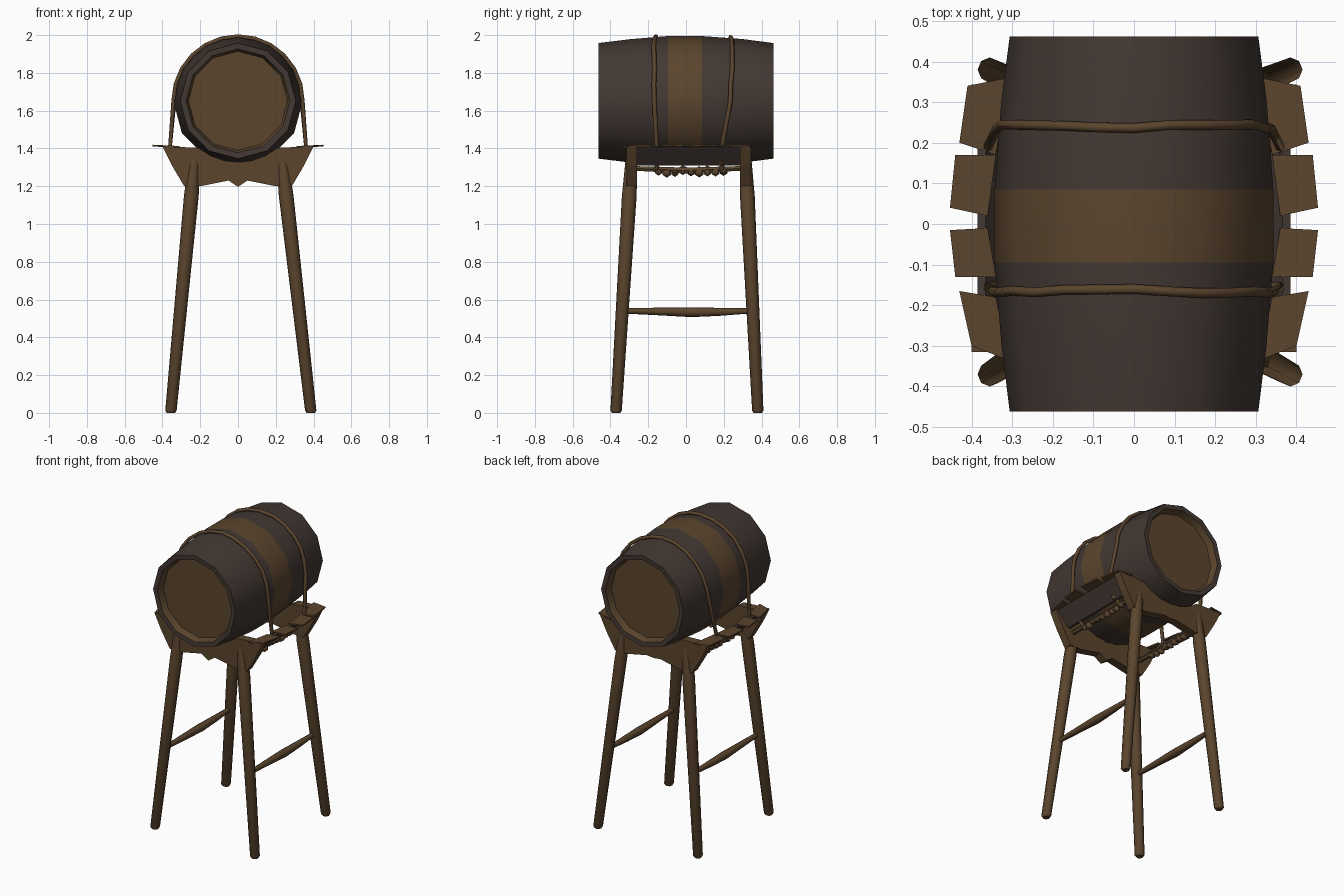
import bpy, bmesh, math, random
from mathutils import Vector

if "Cube" in bpy.data.objects:
    bpy.data.objects.remove(bpy.data.objects["Cube"])

random.seed(4)


def material(name, rgb):
    m = bpy.data.materials.new(name)
    m.diffuse_color = (*rgb, 1)
    m.use_nodes = True
    m.node_tree.nodes["Principled BSDF"].inputs["Base Color"].default_value = m.diffuse_color
    return m


BROWN = material("warm brown wood", (0.105, 0.060, 0.027))
GREY = material("dark grey wood", (0.056, 0.040, 0.033))


def finish(name, bm, mats, angle=50):
    bmesh.ops.recalc_face_normals(bm, faces=bm.faces)
    me = bpy.data.meshes.new(name)
    bm.to_mesh(me)
    bm.free()
    for m in mats:
        me.materials.append(m)
    ob = bpy.data.objects.new(name, me)
    bpy.context.collection.objects.link(ob)
    if angle:
        bpy.ops.object.select_all(action='DESELECT')
        ob.select_set(True)
        bpy.context.view_layer.objects.active = ob
        bpy.ops.object.shade_smooth_by_angle(angle=math.radians(angle))
    return ob


def loft(name, rings, sides, axis, mats, segment_mats=None):
    """Closed lofted body; rings = [(centre, radius)], axis 'z' or 'y'."""
    bm = bmesh.new()
    loops = []
    for c, r in rings:
        loop = []
        for i in range(sides):
            a = math.tau * i / sides
            u, v = r * math.cos(a), r * math.sin(a)
            off = Vector((u, v, 0)) if axis == 'z' else Vector((u, 0, v))
            loop.append(bm.verts.new(Vector(c) + off))
        loops.append(loop)
    for k in range(len(loops) - 1):
        for i in range(sides):
            j = (i + 1) % sides
            f = bm.faces.new((loops[k][i], loops[k][j], loops[k + 1][j], loops[k + 1][i]))
            if segment_mats:
                f.material_index = segment_mats[k]
    for loop in (loops[0], loops[-1]):
        f = bm.faces.new(loop)
        if segment_mats:
            f.material_index = segment_mats[0]
    return finish(name, bm, mats)


def prism(name, pts, vec, mat):
    """Flat polygon extruded along vec."""
    bm = bmesh.new()
    f = bm.faces.new([bm.verts.new(p) for p in pts])
    ext = bmesh.ops.extrude_face_region(bm, geom=[f])
    moved = [g for g in ext['geom'] if isinstance(g, bmesh.types.BMVert)]
    bmesh.ops.translate(bm, verts=moved, vec=vec)
    return finish(name, bm, [mat], 0)


def rope(name, pts, radius):
    cu = bpy.data.curves.new(name, 'CURVE')
    cu.dimensions = '3D'
    cu.bevel_depth = radius
    cu.bevel_resolution = 1
    cu.use_fill_caps = True
    sp = cu.splines.new('POLY')
    sp.points.add(len(pts) - 1)
    for p, co in zip(sp.points, pts):
        p.co = (*co, 1)
    cu.materials.append(BROWN)
    ob = bpy.data.objects.new(name, cu)
    bpy.context.collection.objects.link(ob)


# Barrel: outer staves, rim, recessed heads at both ends
CZ = 1.652
profile = [(-0.415, 0.262), (-0.46, 0.275), (-0.462, 0.306), (-0.30, 0.326), (-0.095, 0.343),
           (0.085, 0.343), (0.30, 0.327), (0.462, 0.306), (0.46, 0.275), (0.415, 0.262)]
loft("barrel", [((0, y, CZ), r) for y, r in profile], 12, 'y', [BROWN, GREY],
     [0, 1, 1, 1, 0, 1, 1, 1, 0])

# Rope straps over the barrel, tied down to the side rails
for name, y, y_low, r in (("front_strap", -0.165, -0.155, 0.342), ("back_strap", 0.24, 0.19, 0.337)):
    over = [(r * math.cos(math.radians(a)), y + random.uniform(-.006, .006),
             CZ + r * math.sin(math.radians(a))) for a in range(0, 181, 15)]
    right = [(0.27, y_low, 1.28), (0.36, y_low, 1.41)]
    left = [(-x, yy, z) for x, yy, z in reversed(right)]
    rope(name, right + over + left, 0.012)

# Splayed legs: foot (x, y) and top (x, y)
legs = {"front_left_leg": (-0.355, -0.37, -0.228, -0.288),
        "front_right_leg": (0.385, -0.37, 0.232, -0.288),
        "back_left_leg": (-0.355, 0.38, -0.228, 0.315),
        "back_right_leg": (0.385, 0.38, 0.232, 0.315)}
for name, (x0, y0, x1, y1) in legs.items():
    loft(name, [((x0, y0, 0), 0.022), ((x0, y0, 0.012), 0.030),
                ((x0 + (x1 - x0) * .85, y0 + (y1 - y0) * .85, 1.15), 0.039),
                ((x1, y1, 1.36), 0.030)], 8, 'z', [BROWN])

# Turned stretchers between the legs of each side
for name, x in (("left_stretcher", -0.303), ("right_stretcher", 0.322)):
    loft(name, [((x, -0.33, .54), .014), ((x, -0.15, .537), .020), ((x, 0.03, .533), .026),
                ((x, 0.18, .535), .021), ((x, 0.335, .54), .014)], 8, 'y', [BROWN])

# Cradle beams carved to the barrel, with flared shoulders
arc = [(0.325 * math.sin(math.radians(a)), CZ - 0.325 * math.cos(math.radians(a)))
       for a in (40, 27, 13, 0, -13, -27, -40)]
for name, y, t, dip in (("front_cradle_beam", -0.315, 0.055, 1.197), ("back_cradle_beam", 0.287, 0.056, 1.225)):
    half = [(0.05, 1.23), (0.2, 1.2), (0.285, 1.2), (0.35, 1.31), (0.40, 1.412)]
    outline = [(-x, z) for x, z in reversed(half)] + [(0, dip)] + half + arc
    prism(name, [(x, y, z) for x, z in outline], (0, t, 0), BROWN)

flaps = [[(.31, .36), (.41, .34), (.43, .20), (.34, .17)],
         [(.34, .17), (.44, .17), (.453, .04), (.36, .02)],
         [(.36, -.01), (.453, -.015), (.44, -.13), (.34, -.13)],
         [(.34, -.18), (.43, -.165), (.40, -.30), (.31, -.335)]]
for side, s in (("left", -1), ("right", 1)):
    # Thin top flaps fanning outward
    for i, f in enumerate(flaps):
        prism(f"{side}_flap_{i + 1}", [(s * x, y, 1.404 + 0.06 * max(0, x - .34)) for x, y in f],
              (0, 0, 0.009), BROWN)
    # Slanted side board joining the shoulders
    prism(f"{side}_side_board", [(s * .385, -.27, 1.408), (s * .385, .30, 1.408),
                                 (s * .305, .30, 1.31), (s * .305, -.27, 1.31)],
          (-s * .02, 0, 0.004), GREY)
    # Lower rail with rope lashings
    loft(f"{side}_lower_rail", [((s * .262, -.29, 1.295), .014), ((s * .268, 0, 1.283), .018),
                                ((s * .262, .31, 1.295), .014)], 6, 'y', [BROWN])
    bm = bmesh.new()
    for k in range(9):
        made = bmesh.ops.create_icosphere(bm, subdivisions=1, radius=random.uniform(.018, .027))
        bmesh.ops.translate(bm, verts=made['verts'],
                            vec=(s * .268, -.145 + k * .043, 1.278 + random.uniform(-.008, .01)))
    finish(f"{side}_lashings", bm, [BROWN])
    # Knot on the back strap
    loft(f"{side}_strap_knot", [((s * .30, .165, 1.325), .010), ((s * .31, .185, 1.33), .024),
                                ((s * .30, .21, 1.325), .010)], 6, 'y', [BROWN])
